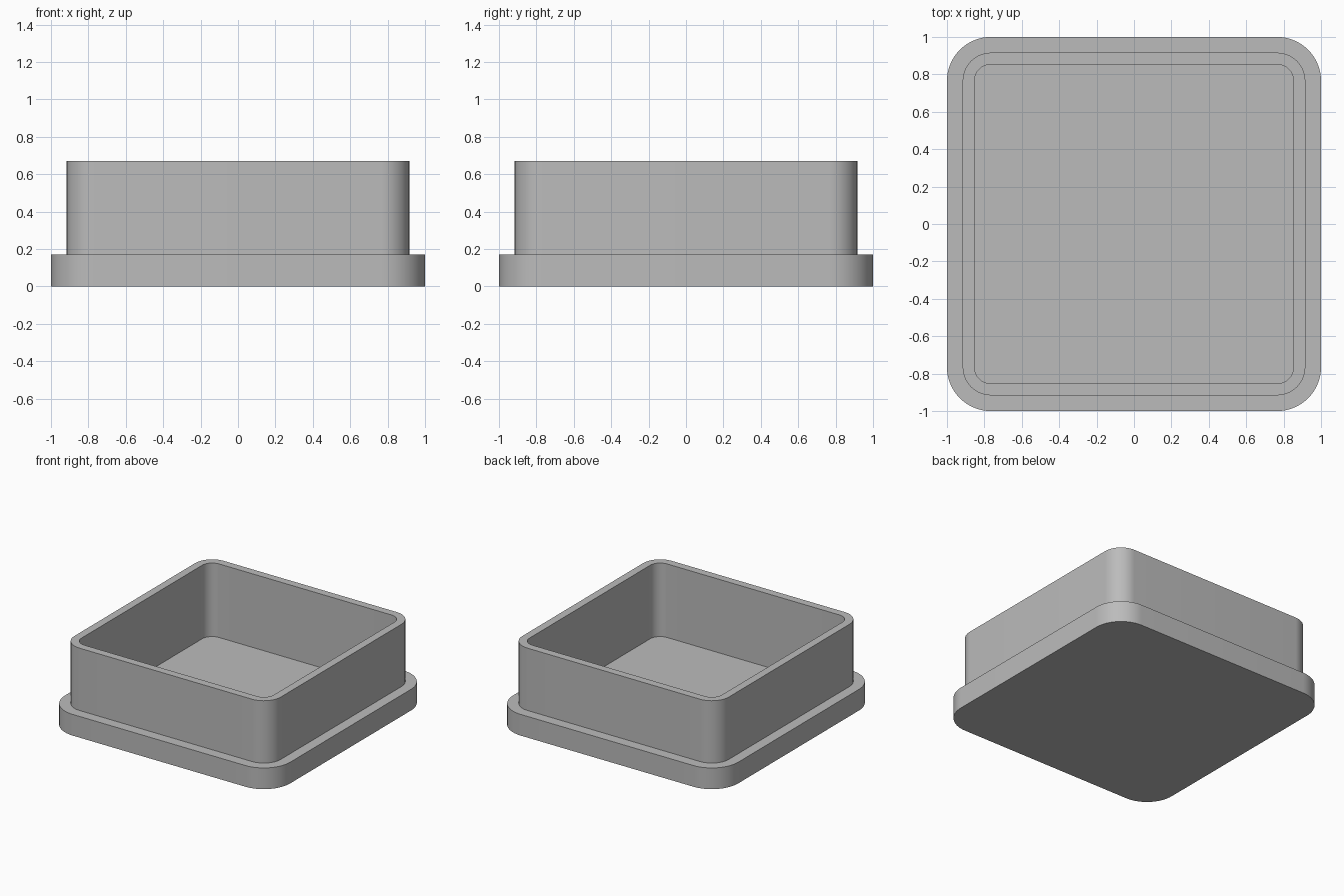
import bpy
import bmesh
from math import cos, sin, pi, radians

cube = bpy.data.objects.get("Cube")
if cube:
    bpy.data.objects.remove(cube, do_unlink=True)

CORNER_CENTRE = 0.765  # all rounded corners share the same centres
SEGMENTS = 16
BASE_TOP, RIM_TOP, FLOOR = 0.17, 0.67, 0.08
OUTER, WALL, INNER = 1.0, 0.916, 0.853

grey = bpy.data.materials.new("plain grey")
grey.use_nodes = True
colour = (0.5, 0.5, 0.5, 1)
grey.diffuse_color = colour
grey.node_tree.nodes["Principled BSDF"].inputs["Base Color"].default_value = colour


def rounded_loop(bm, half, z):
    """Ring of vertices around a rounded square."""
    radius = half - CORNER_CENTRE
    ring = []
    for corner in range(4):
        mid = pi / 4 + corner * pi / 2
        cx = CORNER_CENTRE * (1 if cos(mid) > 0 else -1)
        cy = CORNER_CENTRE * (1 if sin(mid) > 0 else -1)
        for i in range(SEGMENTS + 1):
            a = (corner + i / SEGMENTS) * pi / 2
            ring.append(bm.verts.new((cx + radius * cos(a), cy + radius * sin(a), z)))
    return ring


# Section from the underside, over the flange and rim, down to the tray floor
section = [(OUTER, 0), (OUTER, BASE_TOP), (WALL, BASE_TOP),
           (WALL, RIM_TOP), (INNER, RIM_TOP), (INNER, FLOOR)]

bm = bmesh.new()
rings = [rounded_loop(bm, half, z) for half, z in section]
for low, high in zip(rings, rings[1:]):
    for i in range(len(low)):
        j = (i + 1) % len(low)
        bm.faces.new((low[i], low[j], high[j], high[i]))
bm.faces.new(reversed(rings[0]))
bm.faces.new(rings[-1])

mesh = bpy.data.meshes.new("flanged_tray")
bm.to_mesh(mesh)
bm.free()
mesh.materials.append(grey)
tray = bpy.data.objects.new("flanged_tray", mesh)
bpy.context.collection.objects.link(tray)

# Smooth corners with crisp rims
bpy.context.view_layer.objects.active = tray
tray.select_set(True)
bpy.ops.object.shade_smooth_by_angle(angle=radians(30))
